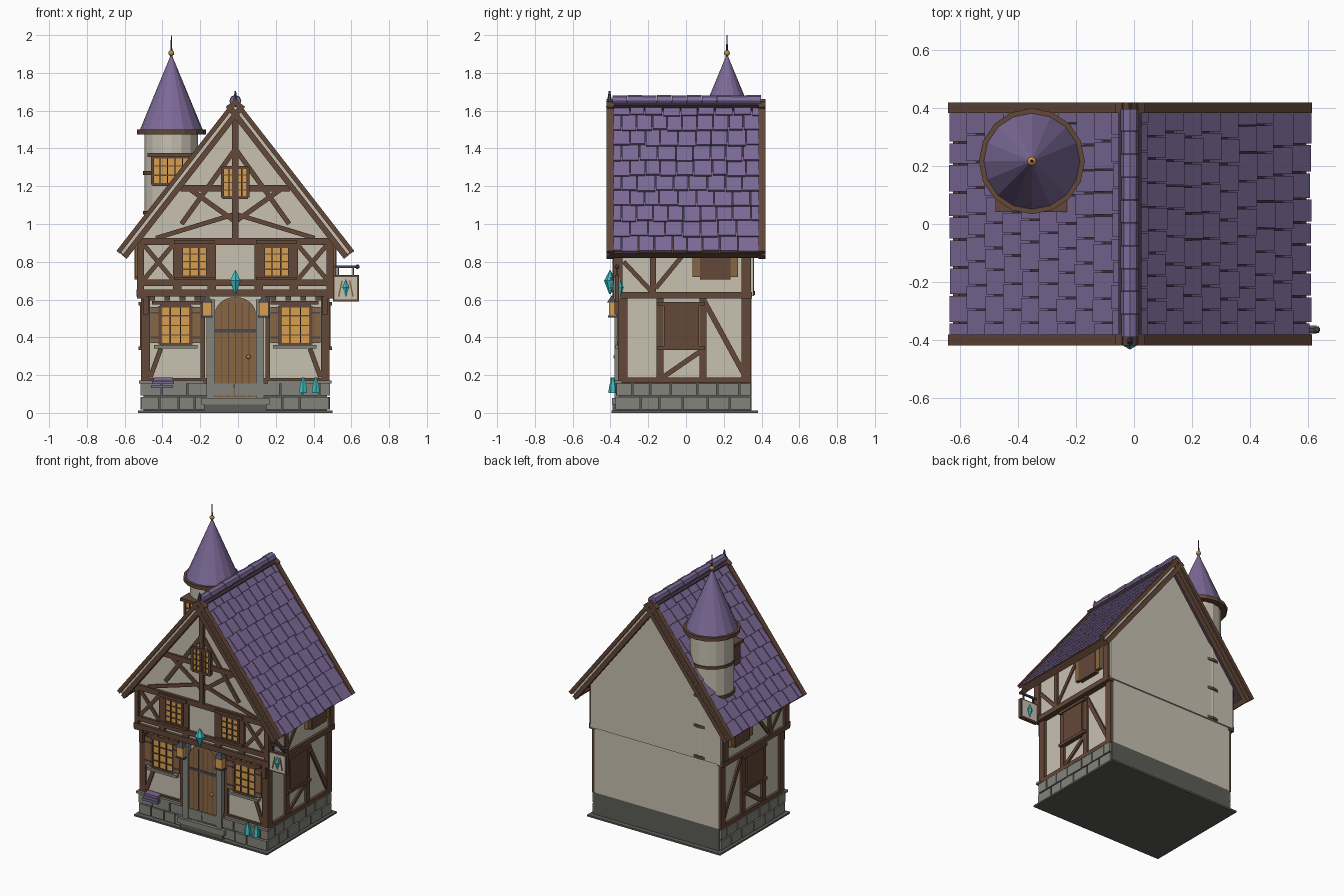
import bpy, bmesh, math, random
from mathutils import Matrix, Vector

if "Cube" in bpy.data.objects:
    bpy.data.objects.remove(bpy.data.objects["Cube"])

random.seed(4)
CX = -0.014                      # house centre line
PALETTE = {"plaster": (200, 193, 177), "dark_wood": (99, 71, 56), "light_wood": (137, 102, 66),
           "stone": (132, 132, 124), "dark_stone": (92, 92, 87), "roof_purple": (125, 106, 152),
           "roof_gap": (66, 54, 62), "glow_gold": (217, 160, 80), "crystal_teal": (62, 190, 194),
           "iron": (74, 72, 84)}
MATS, PARTS = {}, {}
for n, c in PALETTE.items():
    MATS[n] = bpy.data.materials.new(n)
    MATS[n].diffuse_color = [((v / 255 + 0.055) / 1.055) ** 2.4 for v in c] + [1]


def part(name, mat):
    return PARTS.setdefault((name, mat), bmesh.new())


def obox(name, mat, center, size, rot=Matrix.Identity(3)):
    m = Matrix.Translation(center) @ rot.to_4x4() @ Matrix.Diagonal((*size, 1))
    bmesh.ops.create_cube(part(name, mat), size=1, matrix=m)


def box(name, mat, x0, x1, y0, y1, z0, z1):
    obox(name, mat, ((x0 + x1) / 2, (y0 + y1) / 2, (z0 + z1) / 2), (x1 - x0, y1 - y0, z1 - z0))


def cone(name, mat, x, y, z0, z1, r0, r1, n=16, rot=Matrix.Identity(4)):
    m = Matrix.Translation((x, y, (z0 + z1) / 2)) @ rot
    bmesh.ops.create_cone(part(name, mat), cap_ends=True, segments=n, radius1=r0, radius2=r1,
                          depth=z1 - z0, matrix=m)


def prism(name, mat, pts, y0, y1):
    bm = part(name, mat)
    a = [bm.verts.new((x, y0, z)) for x, z in pts]
    b = [bm.verts.new((x, y1, z)) for x, z in pts]
    bm.faces.new(a)
    bm.faces.new(b[::-1])
    for i in range(len(pts)):
        j = (i + 1) % len(pts)
        bm.faces.new((a[j], a[i], b[i], b[j]))


def fbeam(name, x0, z0, x1, z1, w, y, d=0.03, mat="dark_wood"):
    """Timber on the front wall, its face at y."""
    rot = Matrix.Rotation(-math.atan2(z1 - z0, x1 - x0), 3, 'Y')
    obox(name, mat, ((x0 + x1) / 2, y + d / 2, (z0 + z1) / 2), (math.hypot(x1 - x0, z1 - z0), d, w), rot)


def sbeam(name, s, y0, z0, y1, z1, w, out, d=0.03, mat="dark_wood"):
    """Timber on a side wall, its face out from the centre line."""
    rot = Matrix.Rotation(math.atan2(z1 - z0, y1 - y0), 3, 'X')
    obox(name, mat, (CX + s * (out - d / 2), (y0 + y1) / 2, (z0 + z1) / 2),
         (d, math.hypot(y1 - y0, z1 - z0), w), rot)


def window(name, x0, x1, z0, z1, y, nx=3, nz=4, back=0.02):
    box(name + "_glass", "glow_gold", x0, x1, y, y + back, z0, z1)
    for i in range(nx + 1):
        w = 0.008 if i in (0, nx) else 0.003
        x = x0 + (x1 - x0) * i / nx
        box(name + "_bars", "dark_wood", x - w, x + w, y - 0.008, y + back, z0, z1)
    for i in range(nz + 1):
        w = 0.008 if i in (0, nz) else 0.003
        z = z0 + (z1 - z0) * i / nz
        box(name + "_bars", "dark_wood", x0, x1, y - 0.007, y + back, z - w, z + w)


def crystal(name, x, y, z0, z1, r):
    zm = z0 + (z1 - z0) * 0.55
    cone(name, "crystal_teal", x, y, z0, zm, r * 0.15, r, 6)
    cone(name, "crystal_teal", x, y, zm, z1, r, 0.001, 6)


# Ground slab, foundation and stone blocks
box("ground_slab", "dark_stone", -0.53, 0.50, -0.395, 0.38, 0, 0.012)
box("foundation", "dark_stone", -0.50, 0.472, -0.355, 0.347, 0.01, 0.165)
for row in range(2):
    z0 = 0.018 + row * 0.073
    for axis, a, b in (("x", -0.512, 0.485), ("y", -0.368, 0.345)):
        t = a
        while t < b - 0.02:
            e = min(b, t + random.uniform(0.08, 0.14))
            e = b if b - e < 0.05 else e
            p = random.uniform(0, 0.006)
            if axis == "x":
                box("foundation_blocks", "stone", t + 0.004, e - 0.004, -0.368 - p, -0.34, z0, z0 + 0.065)
            else:
                for s in (-1, 1):
                    obox("foundation_blocks", "stone", (CX + s * (0.484 + p / 2), (t + e) / 2, z0 + 0.0325),
                         (0.03, e - t - 0.008, 0.065))
            t = e

# House walls
box("lower_wall", "plaster", CX - 0.48, CX + 0.48, -0.345, 0.347, 0.16, 0.63)
prism("upper_wall", "plaster", [(CX - 0.505, 0.62), (CX + 0.505, 0.62), (CX + 0.505, 0.92),
                                (CX, 1.575), (CX - 0.505, 0.92)], -0.37, 0.357)

# Mirrored front timbers, windows and fittings
LY, UY = -0.359, -0.385
box("lower_sill_beam", "dark_wood", CX - 0.49, CX + 0.49, LY, -0.33, 0.16, 0.185)
box("jetty_beam", "dark_wood", CX - 0.523, CX + 0.523, UY - 0.004, -0.34, 0.615, 0.652)
box("upper_sill_beam", "dark_wood", CX - 0.52, CX + 0.52, UY, -0.36, 0.672, 0.705)
box("gable_beam", "dark_wood", CX - 0.525, CX + 0.525, UY - 0.003, -0.36, 0.888, 0.925)
for s in (-1, 1):
    X = lambda v: CX + s * v
    for x, w in ((0.475, 0.045), (0.172, 0.025)):
        fbeam("lower_post", X(x), 0.16, X(x), 0.62, w, LY)
    fbeam("lower_brace", X(0.45), 0.19, X(0.395), 0.34, 0.025, LY + 0.004)
    fbeam("window_header", X(0.185), 0.583, X(0.44), 0.583, 0.02, LY - 0.012, 0.04)
    fbeam("window_sill", X(0.20), 0.35, X(0.43), 0.35, 0.018, LY - 0.018, 0.04, "stone")
    x0, x1 = sorted((X(0.235), X(0.40)))
    window("lower_window", x0, x1, 0.362, 0.565, LY + 0.002)
    for v in (0.208, 0.427):
        fbeam("shutter", X(v), 0.37, X(v), 0.56, 0.045, LY - 0.006, 0.02, "light_wood")
        for z in (0.40, 0.53):
            fbeam("shutter_strap", X(v - 0.022), z, X(v + 0.022), z, 0.01, LY - 0.009, 0.01, "iron")
    for v in (0.20, 0.28, 0.36, 0.44):
        box("jetty_joist", "dark_wood", X(v) - 0.015, X(v) + 0.015, -0.378, -0.34, 0.595, 0.618)
    fbeam("jetty_bracket", X(0.475), 0.52, X(0.475), 0.615, 0.03, -0.378, 0.04)
    # upper storey
    for x, w in ((0.502, 0.038), (0.308, 0.045), (0.125, 0.045)):
        fbeam("upper_post", X(x), 0.64, X(x), 0.90, w, UY + 0.001)
    fbeam("upper_cross", X(0.485), 0.705, X(0.33), 0.89, 0.024, UY + 0.004)
    fbeam("upper_cross", X(0.485), 0.89, X(0.33), 0.705, 0.024, UY + 0.006)
    x0, x1 = sorted((X(0.148), X(0.286)))
    window("upper_window", x0, x1, 0.72, 0.882, UY + 0.005)
    fbeam("upper_header", X(0.11), 0.905, X(0.325), 0.905, 0.02, UY - 0.015, 0.03)
    fbeam("upper_sill", X(0.11), 0.712, X(0.325), 0.712, 0.016, UY - 0.015, 0.03)
    # gable braces
    fbeam("gable_brace", X(0.285), 1.0, X(0.005), 1.39, 0.026, UY + 0.003)
    fbeam("gable_brace", X(0.235), 1.18, X(0.01), 1.02, 0.026, UY + 0.005)
    fbeam("gable_brace", X(0.42), 0.925, X(0.01), 1.05, 0.024, UY + 0.006)
    # door pillars and lanterns
    box("door_pillar", "stone", X(0.130) - 0.022, X(0.130) + 0.022, -0.378, -0.34, 0.05, 0.60)
    lx = X(0.15)
    box("lantern_light", "glow_gold", lx - 0.025, lx + 0.025, -0.408, -0.368, 0.515, 0.585)
    box("lantern_base", "iron", lx - 0.03, lx + 0.03, -0.412, -0.365, 0.505, 0.516)
    cone("lantern_cap", "iron", lx, -0.388, 0.585, 0.622, 0.042, 0.008, 4, Matrix.Rotation(math.pi / 4, 4, 'Z'))

fbeam("king_post", CX, 0.92, CX, 1.60, 0.034, UY - 0.004)
fbeam("collar_tie", CX - 0.29, 1.19, CX + 0.29, 1.19, 0.034, UY)
window("gable_window", CX - 0.068, CX + 0.068, 1.14, 1.30, UY - 0.002, 4, 4)

# Arched door with planks, straps and step
W = 0.108
arch = [(CX + W * math.cos(math.pi * i / 12), 0.525 + 0.088 * math.sin(math.pi * i / 12)) for i in range(13)]
prism("door", "light_wood", [(CX - W, 0.08), (CX + W, 0.08)] + arch, -0.366, -0.34)
for i in range(1, 6):
    x = CX - W + 2 * W * i / 6
    box("door_groove", "dark_wood", x - 0.0025, x + 0.0025, -0.3675, -0.36, 0.085, 0.585)
for z in (0.14, 0.435):
    box("door_strap", "iron", CX - W, CX + W, -0.370, -0.36, z - 0.009, z + 0.009)
bmesh.ops.create_icosphere(part("door_knob", "glow_gold"), subdivisions=2, radius=0.012,
                           matrix=Matrix.Translation((0.055, -0.373, 0.297)))
box("door_step", "stone", CX - 0.18, CX + 0.18, -0.392, -0.34, 0.045, 0.08)
box("door_step", "dark_stone", CX - 0.165, CX + 0.165, -0.388, -0.34, 0.012, 0.046)

# Foundation ledges, stacked boards and crystals
for x0, x1 in ((-0.525, -0.18), (0.155, 0.495)):
    box("foundation_ledge", "stone", x0, x1, -0.378, -0.34, 0.156, 0.172)
for i in range(3):
    box("stacked_slates", "roof_purple", -0.46 + 0.006 * i, -0.345 + 0.005 * (i % 2), -0.40, -0.36,
        0.132 + i * 0.02, 0.148 + i * 0.02)
for x in (0.345, 0.412):
    cone("potion_crystal", "crystal_teal", x, -0.387, 0.105, 0.14, 0.024, 0.02, 6)
    cone("potion_crystal", "crystal_teal", x, -0.387, 0.14, 0.187, 0.02, 0.007, 6)
crystal("door_crystal", CX, -0.402, 0.63, 0.757, 0.032)

# Side timbers, shuttered openings
for s in (-1, 1):
    for y in (-0.335, 0.32):
        sbeam("side_lower_post", s, y, 0.16, y, 0.62, 0.05, 0.499)
    for y in (-0.36, 0.32):
        sbeam("side_upper_post", s, y, 0.62, y, 0.90, 0.05, 0.52)
    sbeam("side_sill_beam", s, -0.355, 0.173, 0.345, 0.173, 0.028, 0.498)
    sbeam("side_jetty_beam", s, -0.385, 0.622, 0.35, 0.622, 0.034, 0.522, 0.05)
    for y in (-0.138, 0.09):
        sbeam("side_stud", s, y, 0.16, y, 0.62, 0.036, 0.496)
    sbeam("side_brace", s, 0.10, 0.585, 0.31, 0.20, 0.028, 0.492)
    sbeam("side_brace", s, -0.12, 0.19, 0.09, 0.335, 0.026, 0.492)
    sbeam("side_shutter", s, -0.025, 0.35, -0.025, 0.57, 0.185, 0.505)
    for z in (0.342, 0.578):
        sbeam("side_shutter_rail", s, -0.15, z, 0.10, z, 0.02, 0.512, 0.04)
    sbeam("side_upper_stud", s, -0.175, 0.63, -0.175, 0.91, 0.03, 0.517)
    sbeam("side_upper_brace", s, -0.33, 0.80, -0.18, 0.64, 0.024, 0.514)
    sbeam("side_upper_brace", s, -0.16, 0.66, 0.02, 0.88, 0.024, 0.514)
    sbeam("side_upper_shutter", s, 0.155, 0.705, 0.155, 0.88, 0.16, 0.535, 0.04)
    for y in (0.055, 0.255):
        sbeam("side_open_shutter", s, y, 0.72, y, 0.88, 0.04, 0.53, 0.03, "light_wood")

# Roof: deck, tiles, barge boards and eaves laid out along each slope
APEX = Vector((CX, 0, 1.66))
for s in (-1, 1):
    d, n = Vector((s * 0.614, 0, -0.789)), Vector((s * 0.789, 0, 0.614))

    def slope(name, mat, t0, t1, n0, n1, y0, y1, tilt=0.0):
        u = (d + n * tilt).normalized()
        v = (n - d * tilt).normalized()
        rot = Matrix((u, Vector((0, 1, 0)) * s, v)).transposed()
        c = APEX + d * (t0 + t1) / 2 + n * (n0 + n1) / 2 + Vector((0, (y0 + y1) / 2, 0))
        obox(name, mat, c, (t1 - t0, y1 - y0, n1 - n0), rot)

    slope("roof_deck", "roof_gap", 0.0, 1.0, -0.05, -0.02, -0.386, 0.386)
    slope("eave_board", "dark_wood", 0.985, 1.018, -0.062, -0.018, -0.405, 0.40)
    for row in range(10):
        low = (row + 1) * 0.1015 + 0.003
        y = -0.386
        width = 0.045 if row % 2 else 0.09
        while y < 0.38:
            e = min(0.386, y + width)
            e = 0.386 if 0.386 - e < 0.03 else e
            j = random.uniform(-0.008, 0.004)
            slope("roof_tiles", "roof_purple", max(0.0, low - 0.135), low + j, -0.018, -0.005,
                  y + 0.003, e - 0.003, 0.10)
            y, width = e, random.uniform(0.075, 0.10)
    for y0, y1, f0, f1 in ((-0.42, -0.382, -0.408, -0.38), (0.384, 0.42, 0.38, 0.408)):
        slope("barge_outer", "dark_wood", 0.0, 1.02, -0.020, 0.004, y0, y1)
        slope("barge_inner", "dark_wood", 0.0, 1.02, -0.065, -0.035, y0, y1)
        slope("barge_inlay", "plaster", 0.02, 1.01, -0.036, -0.019, f0, f1)

# Ridge caps and front ridge spike
for i in range(10):
    y = -0.39 + i * 0.079
    r = 0.029 + 0.003 * (i % 2)
    m = Matrix.Translation((CX, y + 0.0385, 1.652)) @ Matrix.Rotation(math.pi / 2, 4, 'X')
    bmesh.ops.create_cone(part("ridge_caps", "roof_purple"), cap_ends=True, segments=8, radius1=r,
                          radius2=r, depth=0.077, matrix=m)
cone("ridge_spike", "iron", CX, -0.405, 1.62, 1.705, 0.018, 0.004, 6)

# Round tower with bands, window and pointed roof
TX, TY = -0.353, 0.217
cone("tower_wall", "plaster", TX, TY, 0.62, 1.49, 0.142, 0.142)
for z in (0.635, 0.85, 1.06, 1.27):
    cone("tower_band", "dark_wood", TX, TY, z - 0.01, z + 0.01, 0.149, 0.149)
cone("tower_eave", "dark_wood", TX, TY, 1.474, 1.50, 0.183, 0.183)
cone("tower_roof", "roof_purple", TX, TY, 1.495, 1.892, 0.168, 0.004)
cone("finial_spike", "iron", TX, TY, 1.88, 2.0, 0.007, 0.002, 8)
bmesh.ops.create_icosphere(part("finial_ball", "glow_gold"), subdivisions=2, radius=0.016,
                           matrix=Matrix.Translation((TX, TY, 1.905)))
window("tower_window", TX - 0.10, TX + 0.10, 1.21, 1.355, 0.062, 5, 3, 0.09)
box("tower_window_header", "dark_wood", TX - 0.125, TX + 0.125, 0.042, 0.14, 1.355, 1.375)

# Hanging sign on an iron arm
box("sign_arm", "iron", 0.50, 0.635, -0.371, -0.359, 0.768, 0.78)
bmesh.ops.create_icosphere(part("sign_arm_ball", "iron"), subdivisions=2, radius=0.012,
                           matrix=Matrix.Translation((0.632, -0.365, 0.774)))
for x in (0.53, 0.61):
    box("sign_chain", "iron", x - 0.004, x + 0.004, -0.369, -0.361, 0.72, 0.77)
box("sign_frame", "dark_wood", 0.502, 0.64, -0.376, -0.354, 0.59, 0.73)
box("sign_panel", "plaster", 0.512, 0.63, -0.38, -0.35, 0.60, 0.72)
for y in (-0.38, -0.35):
    crystal("sign_crystal", 0.571, y, 0.615, 0.705, 0.02)
for s in (-1, 1):
    fbeam("sign_slash", 0.571 + s * 0.038, 0.615, 0.571 + s * 0.02, 0.70, 0.008, -0.384, 0.01, "light_wood")

# Turn collected geometry into objects
for (name, mat), bm in PARTS.items():
    bmesh.ops.recalc_face_normals(bm, faces=bm.faces)
    me = bpy.data.meshes.new(name)
    bm.to_mesh(me)
    bm.free()
    me.materials.append(MATS[mat])
    bpy.context.collection.objects.link(bpy.data.objects.new(name, me))

for m in bpy.data.materials:
    if m.users and not m.is_grease_pencil:
        m.use_nodes = True
        m.node_tree.nodes["Principled BSDF"].inputs["Base Color"].default_value = m.diffuse_color
